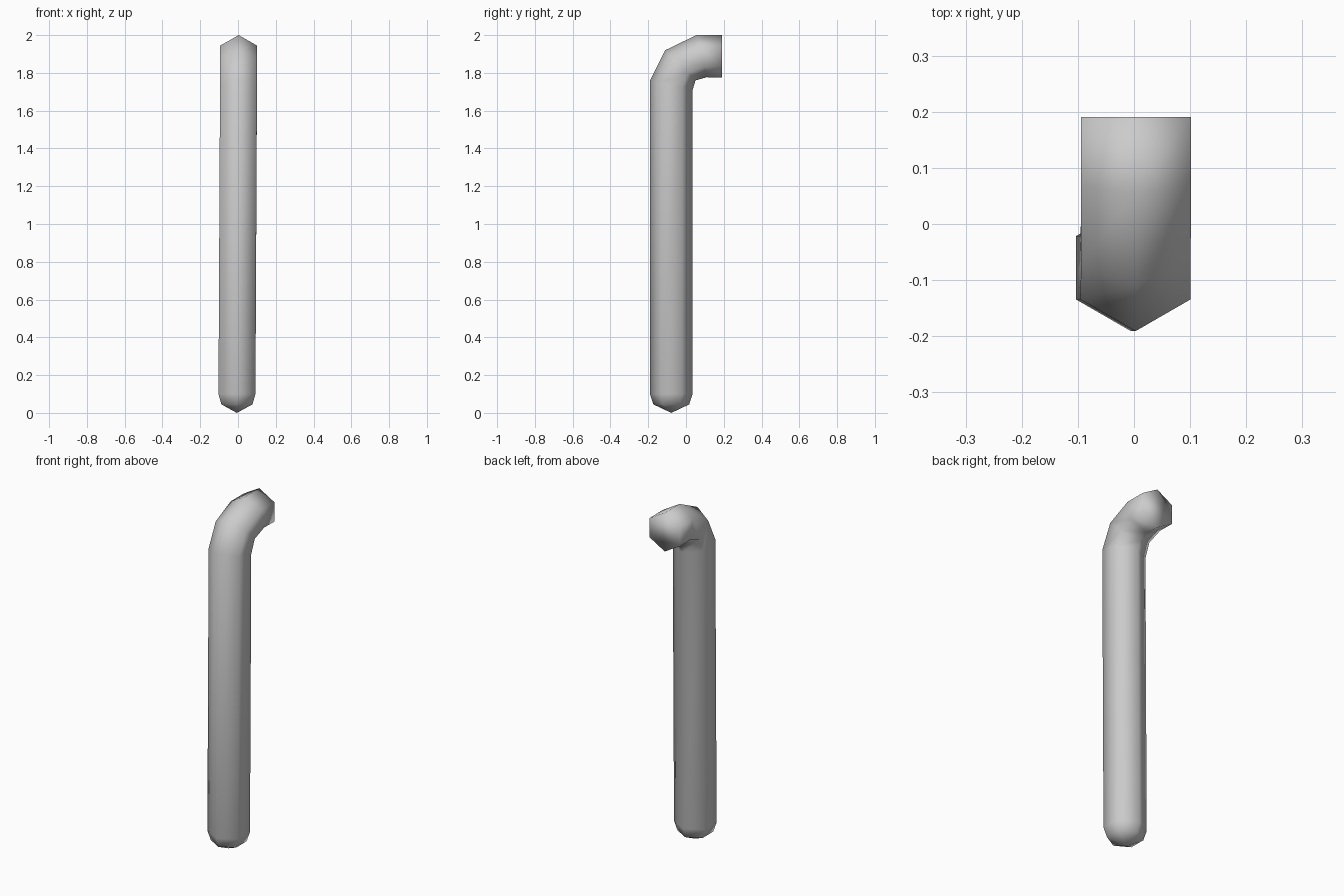
import bpy
import bmesh
from math import sin, cos, pi
from mathutils import Vector

cube = bpy.data.objects.get("Cube")
if cube:
    bpy.data.objects.remove(cube, do_unlink=True)

SIDES = 6
HALF_WIDTH = 0.113

# Plain grey metal
grey = bpy.data.materials.new("grey_metal")
grey.use_nodes = True
colour = (0.6, 0.6, 0.6, 1)
grey.diffuse_color = colour
grey.node_tree.nodes["Principled BSDF"].inputs["Base Color"].default_value = colour

# Cross-sections from foot to open end: outer (y, z), inner (y, z), width scale
sections = [
    ((-0.173, 0.045), (0.017, 0.045), 0.84),
    ((-0.191, 0.10), (0.035, 0.10), 1),
    ((-0.191, 1.76), (0.035, 1.71), 1),
    ((-0.11, 1.92), (0.05, 1.76), 1),
    ((0.055, 2.0), (0.11, 1.777), 1),
    ((0.191, 2.0), (0.191, 1.775), 1),
]


def lean(z):
    """Slight sideways lean of the whole rod."""
    return -0.006 + 0.005 * z


def add_ring(bm, outer, inner, scale):
    a, b = Vector((0, *outer)), Vector((0, *inner))
    centre, spoke = (a + b) / 2, (a - b) / 2
    verts = []
    for i in range(SIDES):
        t = 2 * pi * i / SIDES
        p = centre + spoke * cos(t)
        p.x = lean(centre.z) + HALF_WIDTH * scale * sin(t)
        verts.append(bm.verts.new(p))
    return verts


bm = bmesh.new()
rings = [add_ring(bm, *s) for s in sections]

# Tube walls
for low, high in zip(rings, rings[1:]):
    for i in range(SIDES):
        j = (i + 1) % SIDES
        bm.faces.new((low[i], low[j], high[j], high[i]))

# Rounded foot tip and flat end
tip = bm.verts.new((lean(0), -0.078, 0))
for i in range(SIDES):
    bm.faces.new((tip, rings[0][(i + 1) % SIDES], rings[0][i]))
bm.faces.new(rings[-1])
bmesh.ops.recalc_face_normals(bm, faces=bm.faces)

for face in bm.faces:
    face.smooth = True

mesh = bpy.data.meshes.new("bent_rod")
bm.to_mesh(mesh)
bm.free()
mesh.materials.append(grey)
rod = bpy.data.objects.new("bent_rod", mesh)
bpy.context.collection.objects.link(rod)
